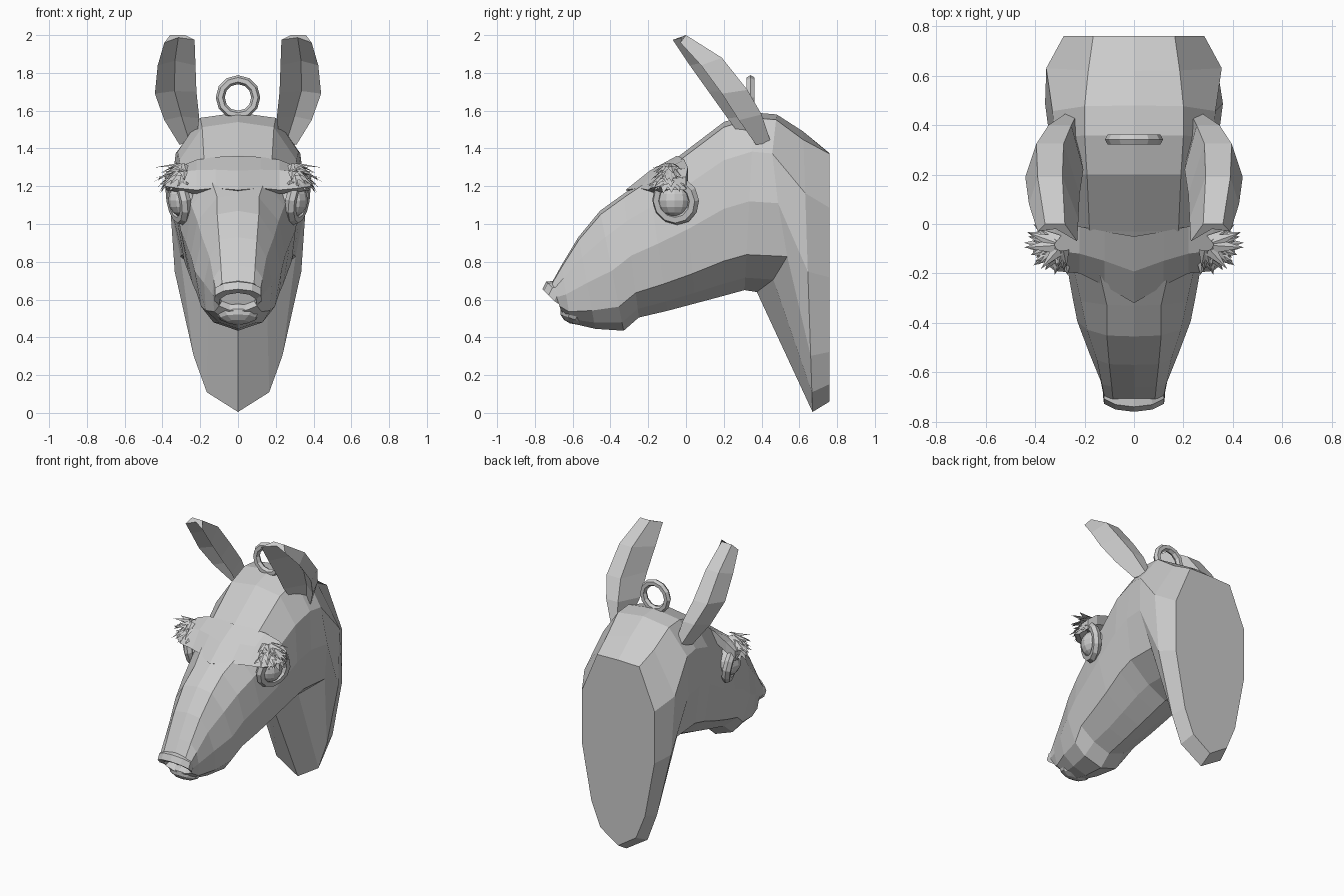
import bpy, bmesh, math, random
from mathutils import Vector, Matrix, Euler

if "Cube" in bpy.data.objects:
    bpy.data.objects.remove(bpy.data.objects["Cube"])
random.seed(4)


def finish(bm, name, mirror=False):
    bmesh.ops.recalc_face_normals(bm, faces=bm.faces)
    me = bpy.data.meshes.new(name)
    bm.to_mesh(me)
    bm.free()
    ob = bpy.data.objects.new(name, me)
    bpy.context.collection.objects.link(ob)
    if mirror:
        ob.modifiers.new("mirror", 'MIRROR')
    return ob


def loft(bm, rings):
    """Skin closed rings of equal length and cap both ends."""
    rows = [[bm.verts.new(p) for p in r] for r in rings]
    n = len(rows[0])
    for a, b in zip(rows, rows[1:]):
        for i in range(n):
            j = (i + 1) % n
            bm.faces.new((a[i], a[j], b[j], b[i]))
    return bm.faces.new(rows[0]), bm.faces.new(rows[-1])


def torus(bm, mat, R, r, nu, nv):
    rows = []
    for i in range(nu):
        a = 2 * math.pi * i / nu
        rows.append([bm.verts.new(mat @ Vector((
            (R + r * math.cos(2 * math.pi * k / nv)) * math.cos(a),
            (R + r * math.cos(2 * math.pi * k / nv)) * math.sin(a),
            r * math.sin(2 * math.pi * k / nv)))) for k in range(nv)])
    for i in range(nu):
        a, b = rows[i], rows[(i + 1) % nu]
        for k in range(nv):
            m = (k + 1) % nv
            bm.faces.new((a[k], a[m], b[m], b[k]))


def blob(name, loc, size, rot=(0, 0, 0), mirror=False, u=10, v=6):
    bm = bmesh.new()
    mat = Matrix.LocRotScale(Vector(loc), Euler(rot), Vector(size))
    bmesh.ops.create_uvsphere(bm, u_segments=u, v_segments=v, radius=1, matrix=mat)
    return finish(bm, name, mirror)


# Head and neck: top y,z / bottom y,z / five half-widths from crown to throat
SECTIONS = [
    (-.71, .69, -.66, .535, .085, .12, .125, .10, .05),
    (-.66, .78, -.61, .475, .09, .13, .135, .125, .07),
    (-.57, .93, -.48, .445, .10, .15, .18, .17, .10),
    (-.455, 1.07, -.33, .435, .11, .19, .23, .195, .13),
    (-.33, 1.16, -.25, .505, .11, .215, .25, .22, .12),
    (-.20, 1.25, -.10, .54, .14, .245, .275, .24, .12),
    (-.03, 1.365, .05, .58, .18, .28, .305, .26, .13),
    (.20, 1.54, .20, .62, .19, .31, .325, .285, .14),
    (.36, 1.59, .31, .65, .20, .32, .34, .295, .14),
    (.48, 1.58, .375, .64, .20, .33, .36, .305, .15),
    (.62, 1.49, .67, .005, .185, .355, .335, .235, .165),
    (.76, 1.375, .76, .06, .165, .285, .285, .21, .14),
]
T = (.03, .22, .5, .8, .93)
rings = []
for k, (ty, tz, by, bz, *ws) in enumerate(SECTIONS):
    top, bot = Vector((0, ty, tz)), Vector((0, by, bz))
    side = []
    for i, (t, w) in enumerate(zip(T, ws)):
        p = top.lerp(bot, .003 if k == 11 and i == 0 else t)
        p.x = w
        if k == 9 and i >= 2:          # jaw corner sits further back
            p.y += (.06, .14, .08)[i - 2]
        side.append(p)
    left = [Vector((-p.x, p.y, p.z)) for p in reversed(side)]
    rings.append([top] + side + [bot] + left)
bm = bmesh.new()
mouth, back = loft(bm, rings)
bmesh.ops.recalc_face_normals(bm, faces=bm.faces)
bmesh.ops.inset_region(bm, faces=[mouth], thickness=.02, depth=-.04)
finish(bm, "head_and_neck")

# Nose rim with a curled front edge, and the lower lip
bm = bmesh.new()
rim = []
for i in range(7):
    a = math.radians(-105 + 35 * i)
    s, c = math.sin(a), math.cos(a)
    x, y, z = .12 * s, -.685 - .05 * c, .605 + .05 * c
    rim.append([(x, y + .045, z + .045), (x * 1.08, y - .005, z + .04),
                (x * 1.08, y - .025, z + .0), (x * .85, y + .005, z - .02),
                (x * .8, y + .05, z)])
loft(bm, rim)
finish(bm, "nose_rim")
blob("lower_lip", (0, -.595, .525), (.115, .075, .055), (-.35, 0, 0))

# Ears: inner edge, outer edge and back ridge at each station
EAR = [
    ((.22, .30, 1.45), (.31, .37, 1.42), (.25, .45, 1.43)),
    ((.205, .22, 1.56), (.39, .28, 1.55), (.30, .40, 1.58)),
    ((.22, .12, 1.70), (.44, .19, 1.69), (.34, .325, 1.71)),
    ((.225, .02, 1.84), (.425, .08, 1.84), (.34, .19, 1.88)),
    ((.23, -.07, 1.975), (.39, -.03, 1.96), (.32, .0, 2.0)),
]
bm = bmesh.new()
ear = []
for pts in EAR:
    a, b, c = map(Vector, pts)
    d = (a - b) * .25
    d.y = d.z = 0
    ear.append([a, c + d, c - d, b, ((a + b) / 2).lerp(c, .6)])
loft(bm, ear)
finish(bm, "ear", True)

# Eyeballs and eyelid rings
blob("eyeball", (.285, -.06, 1.125), (.085, .09, .09), mirror=True, u=12, v=8)
bm = bmesh.new()
eye_mat = Matrix.Translation((.315, -.055, 1.125)) @ Euler((0, math.radians(100), math.radians(-20))).to_matrix().to_4x4()
torus(bm, eye_mat, .102, .03, 12, 6)
finish(bm, "eyelid", True)

# Brow band wrapping the forehead: x, front y,z, back y,z, thickness
BROW = [(0, -.32, 1.18, -.05, 1.36, .012), (.12, -.25, 1.19, -.03, 1.355, .015),
        (.22, -.20, 1.18, -.01, 1.34, .025), (.32, -.19, 1.19, .01, 1.30, .03),
        (.385, -.14, 1.20, .0, 1.25, .015)]
bm = bmesh.new()
band = []
for x, fy, fz, by, bz, t in [(-b[0], *b[1:]) for b in BROW[:0:-1]] + BROW:
    band.append([(x, fy, fz), (x, (fy + by) / 2 - t * .6, (fz + bz) / 2 + t),
                 (x, by, bz), (x, by, bz - .07), (x, fy + .05, fz - .02)])
loft(bm, band)
finish(bm, "brow_band")

# Rows of flat pointed tufts drooping over the eyes
bm = bmesh.new()
for row in range(4):
    for i in range(9):
        a = math.radians(-95 + 17 * i + random.uniform(-6, 6))
        out = Vector((math.cos(a), math.sin(a) * .75, 0))
        c = Vector((.29, -.085, 1.31 - .03 * row))
        base = c + out * (.03 + .02 * row)
        tip = c + out * random.uniform(.115, .165)
        tip.z += random.uniform(-.06, 0)
        s = Vector((-out.y, out.x, 0)) * .032
        v = [bm.verts.new(p) for p in (base + s, base - s, base + Vector((0, 0, .012)), tip)]
        for f in ((0, 1, 2), (0, 1, 3), (1, 2, 3), (2, 0, 3)):
            bm.faces.new([v[q] for q in f])
finish(bm, "brow_tufts", True)

# Hanging ring on the crown
bm = bmesh.new()
torus(bm, Matrix.Translation((0, .342, 1.67)) @ Matrix.Rotation(math.pi / 2, 4, 'X'), .094, .024, 12, 6)
finish(bm, "hanging_ring")
